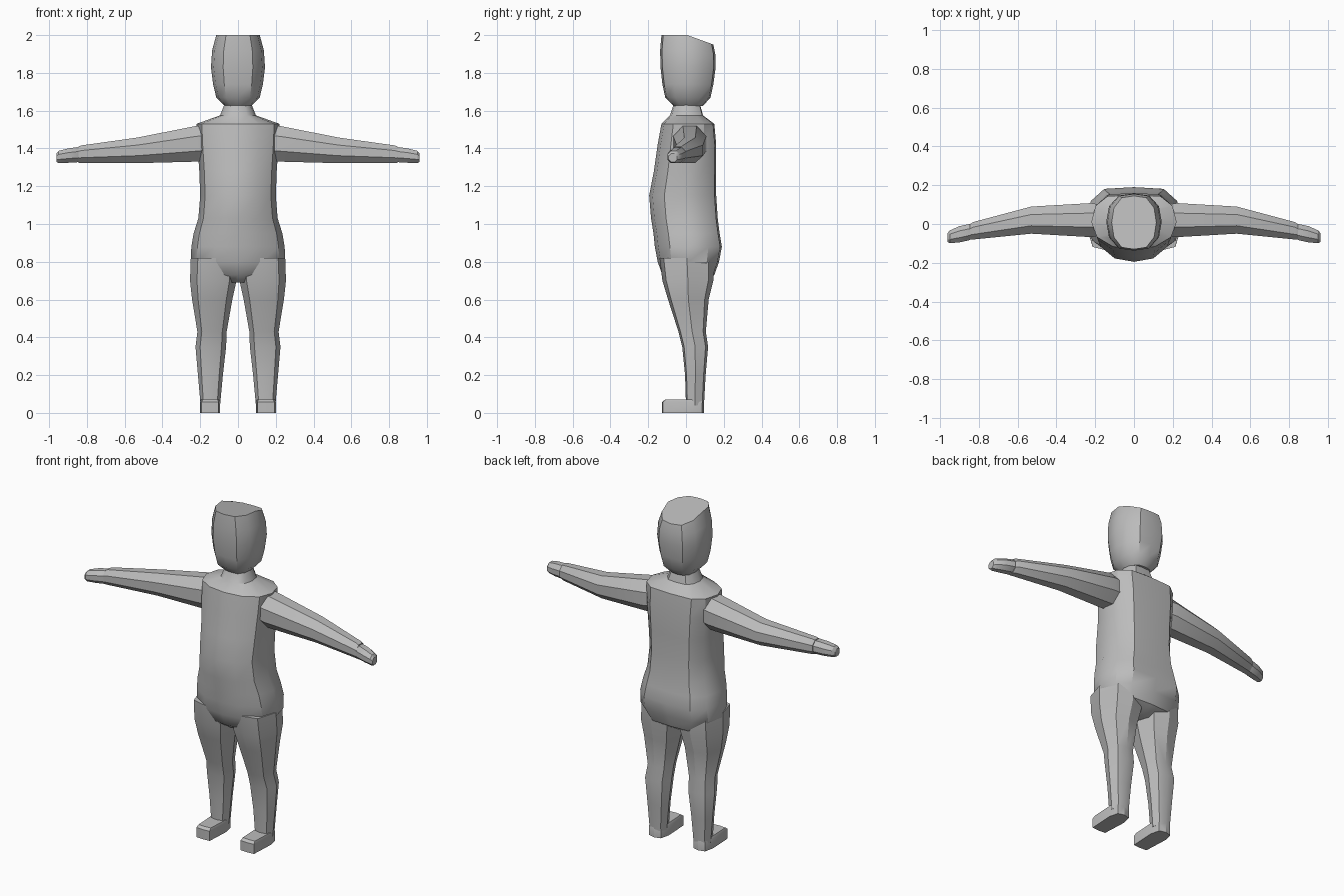
import bpy, bmesh, math

if "Cube" in bpy.data.objects:
    bpy.data.objects.remove(bpy.data.objects["Cube"])

grey = bpy.data.materials.new("plain grey")
grey.diffuse_color = (0.5, 0.5, 0.5, 1)
grey.use_nodes = True
grey.node_tree.nodes["Principled BSDF"].inputs["Base Color"].default_value = grey.diffuse_color


def loft(name, rings, angle=30):
    """Skin a list of equal-sized point rings and cap both ends."""
    bm = bmesh.new()
    loops = [[bm.verts.new(p) for p in ring] for ring in rings]
    n = len(loops[0])
    for a, b in zip(loops, loops[1:]):
        for i in range(n):
            j = (i + 1) % n
            bm.faces.new((a[i], a[j], b[j], b[i]))
    bm.faces.new(loops[0])
    bm.faces.new(loops[-1])
    bmesh.ops.recalc_face_normals(bm, faces=bm.faces)
    me = bpy.data.meshes.new(name)
    bm.to_mesh(me)
    bm.free()
    me.materials.append(grey)
    ob = bpy.data.objects.new(name, me)
    bpy.context.collection.objects.link(ob)
    bpy.ops.object.select_all(action='DESELECT')
    ob.select_set(True)
    bpy.context.view_layer.objects.active = ob
    bpy.ops.object.shade_smooth_by_angle(angle=math.radians(angle))
    return ob


def full(half):
    """Complete a half outline (front to back) by mirroring it in x."""
    return half + [(-x, y) for x, y in reversed(half) if x > 0.001]


def slab(shape, x0, x1, y0, y1, z, slope=0):
    """Place a unit outline in a horizontal rectangle, optionally sloping to the back."""
    cx, cy, w, d = (x0 + x1) / 2, (y0 + y1) / 2, (x1 - x0) / 2, (y1 - y0) / 2
    return [(cx + w * u, cy + d * v, z - slope * max(0, v)) for u, v in shape]


BODY = full([(0, -1), (.5, -.9), (.87, -.55), (1, 0), (.9, .6), (.62, .95), (0, 1)])
HEAD = full([(0, -1), (.55, -.93), (.9, -.55), (1, 0), (.9, .55), (.55, .93), (0, 1)])
LIMB = full([(0, -1), (.7, -.85), (1, 0), (.7, .8), (0, 1)])
SHOE = full([(0, -1), (.85, -.97), (1, .4), (.75, .9), (0, 1)])

# Torso: z, half width, front, back
torso = [(.69, .07, -.07, .09), (.73, .20, -.125, .15), (.80, .25, -.15, .175),
         (.88, .247, -.165, .19), (.95, .235, -.172, .178), (1.03, .21, -.185, .168),
         (1.15, .20, -.195, .16), (1.28, .205, -.17, .16), (1.42, .215, -.15, .16),
         (1.53, .22, -.13, .15), (1.575, .095, -.085, .09), (1.65, .065, -.06, .07)]
loft("torso", [slab(BODY, -w, w, f, b, z) for z, w, f, b in torso], 35)

# Head with a crown that slopes down to the back
head = [(1.625, .07, -.065, .09, 0), (1.67, .115, -.11, .13, 0), (1.74, .132, -.125, .145, 0),
        (1.83, .143, -.135, .157, 0), (1.92, .137, -.137, .155, .02), (2.0, .115, -.13, .145, .05)]
loft("head", [slab(HEAD, -w, w, f, b, z, s) for z, w, f, b, s in head], 35)

# Legs: z, inner x, outer x, front, back
leg = [(.04, .095, .198, .0, .095), (.20, .08, .212, -.005, .104), (.35, .063, .225, -.02, .117),
       (.43, .06, .215, -.04, .105), (.60, .03, .243, -.095, .12), (.70, .008, .254, -.125, .145),
       (.82, .0, .25, -.14, .15)]
# Arms: x, centre y, centre z, half depth, half height
arm = [(.15, .02, 1.43, .075, .092), (.22, .02, 1.425, .088, .095), (.53, .02, 1.39, .07, .068),
       (.83, -.035, 1.37, .045, .046), (.845, -.04, 1.367, .04, .043)]
hand = [(.82, -.038, 1.365, .028, .03), (.85, -.042, 1.367, .042, .04),
        (.90, -.053, 1.362, .042, .038), (.95, -.066, 1.355, .033, .032),
        (.962, -.07, 1.35, .022, .022)]
OCT = [(math.cos(math.pi * (k + .5) / 4) * 1.08, math.sin(math.pi * (k + .5) / 4) * 1.08)
       for k in range(8)]

for s, side in ((1, "left"), (-1, "right")):
    loft(side + "_leg", [slab(LIMB, s * a, s * b, f, r, z) for z, a, b, f, r in leg])
    loft(side + "_foot", [slab(SHOE, s * .095, s * .2, -.126, .096, 0),
                          slab(SHOE, s * .095, s * .2, -.126, .096, .058),
                          slab(SHOE, s * .1, s * .195, -.11, .09, .071)])
    for part, rings in (("arm", arm), ("hand", hand)):
        loft(side + "_" + part, [[(s * x, y + d * u, z + h * v) for u, v in OCT]
                                 for x, y, z, d, h in rings])
